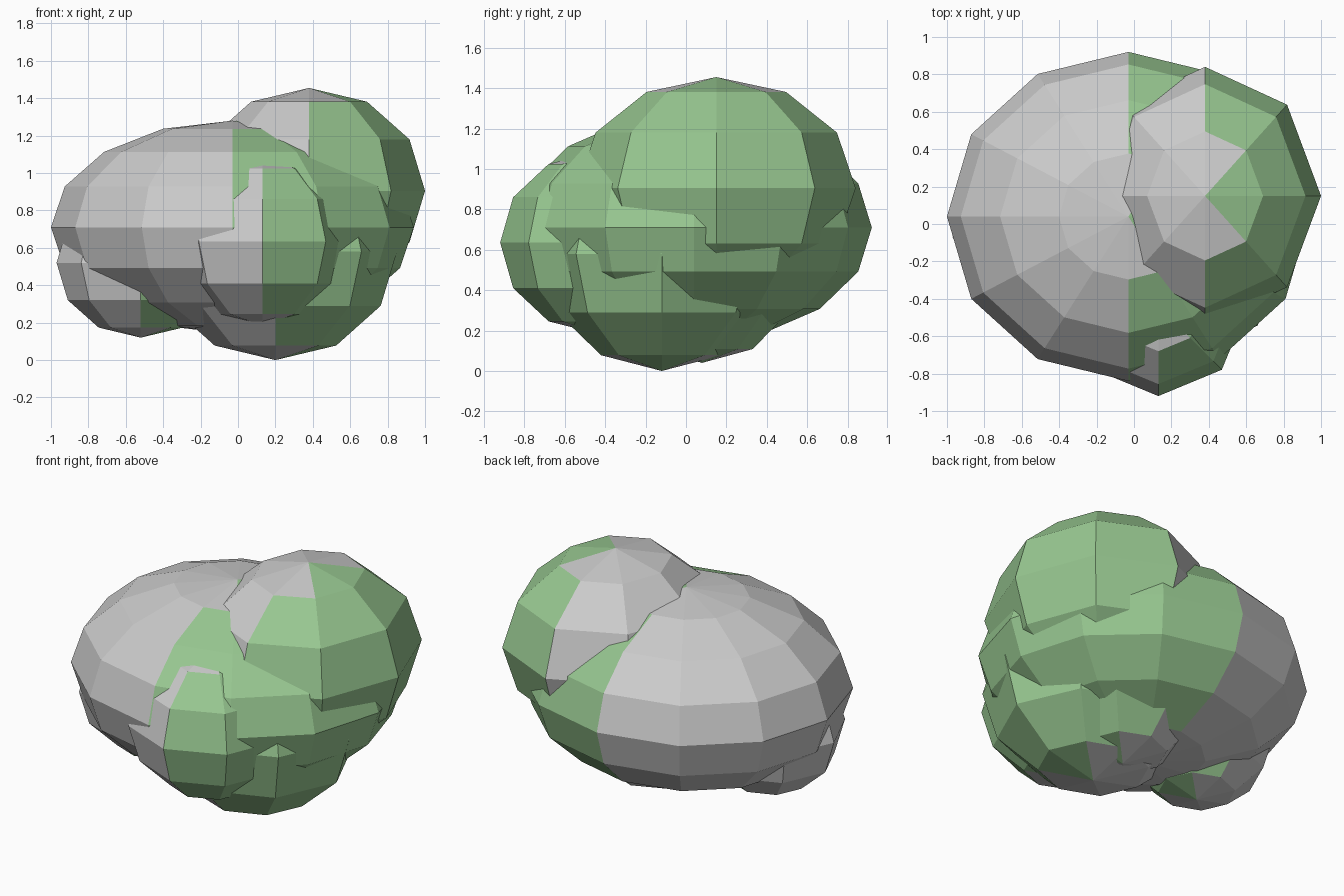
import bpy, bmesh

if "Cube" in bpy.data.objects:
    bpy.data.objects.remove(bpy.data.objects["Cube"])

moss = bpy.data.materials.new("moss")
moss.diffuse_color = (0.31, 0.57, 0.28, 1)
moss.use_nodes = True
moss.node_tree.nodes["Principled BSDF"].inputs["Base Color"].default_value = moss.diffuse_color


def half_lump(name, centre, radii, segments, rings, mossy):
    """Low-poly squashed sphere; keeps only its mossy or its bare faces."""
    bm = bmesh.new()
    bmesh.ops.create_uvsphere(bm, u_segments=segments, v_segments=rings, radius=1)
    bm.normal_update()
    drop = [f for f in bm.faces if (f.normal.x > 0.12) != mossy]
    bmesh.ops.delete(bm, geom=drop, context='FACES')
    bmesh.ops.scale(bm, vec=radii, verts=bm.verts)
    mesh = bpy.data.meshes.new(name)
    bm.to_mesh(mesh)
    bm.free()
    obj = bpy.data.objects.new(name, mesh)
    obj.location = centre
    bpy.context.collection.objects.link(obj)
    if mossy:
        mesh.materials.append(moss)
    return obj


# lumps of the boulder: name, centre, radii, segments, rings
lumps = [
    ("main", (-0.03, 0.04, 0.71), (0.97, 0.88, 0.57), 12, 8),
    ("upper_right", (0.38, 0.15, 0.905), (0.62, 0.69, 0.55), 8, 6),
    ("front", (0.13, -0.44, 0.635), (0.48, 0.48, 0.45), 8, 6),
    ("base", (0.20, -0.12, 0.58), (0.65, 0.60, 0.58), 8, 6),
    ("lower_left", (-0.52, -0.07, 0.52), (0.45, 0.42, 0.40), 8, 6),
    ("lower_back", (0.15, 0.08, 0.55), (0.50, 0.50, 0.51), 8, 6),
]

# each lump is bare stone on the left and mossy on the right
for name, centre, radii, segments, rings in lumps:
    half_lump(name + "_stone", centre, radii, segments, rings, False)
    half_lump(name + "_moss", centre, radii, segments, rings, True)
